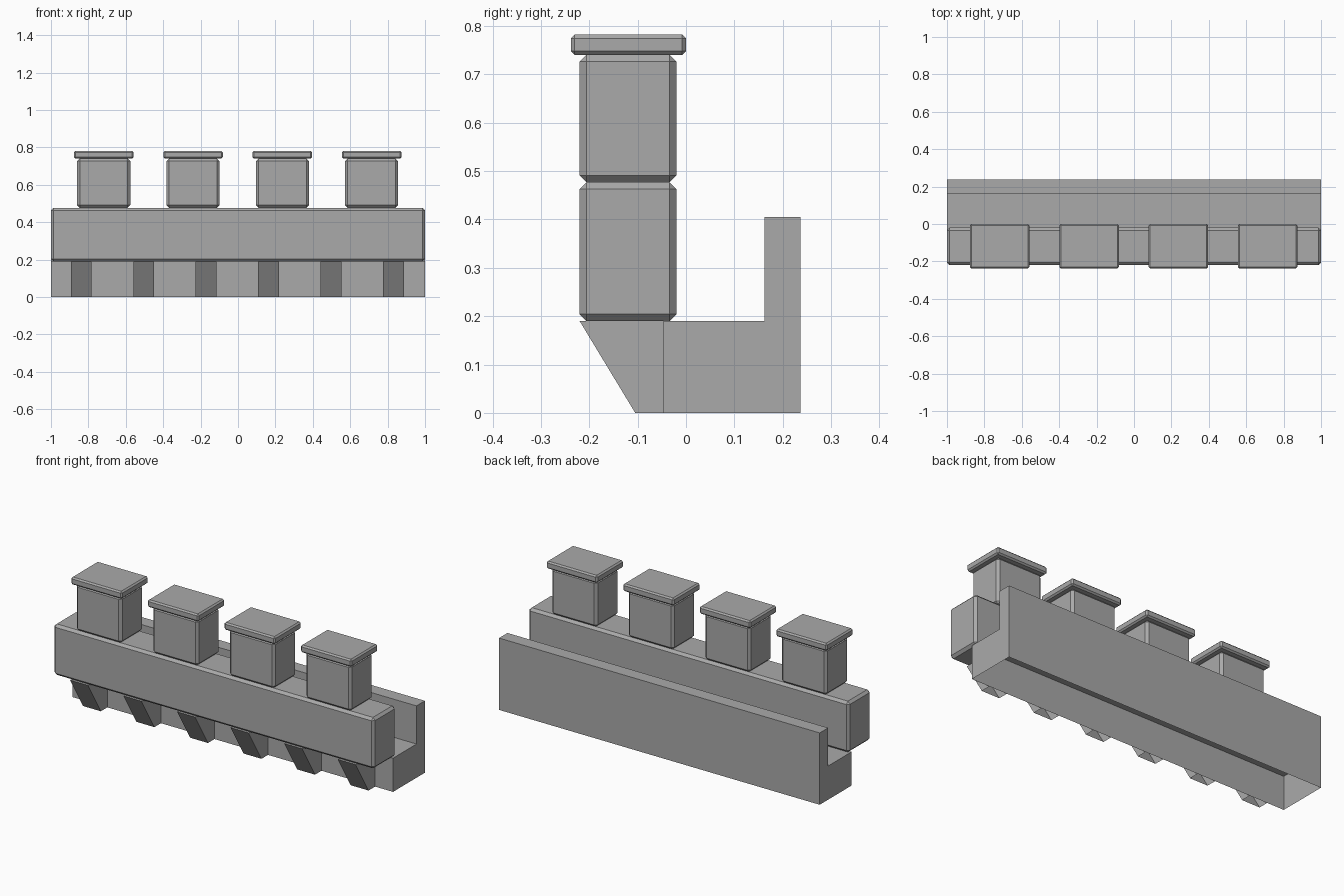
import bpy, bmesh

if "Cube" in bpy.data.objects:
    bpy.data.objects.remove(bpy.data.objects["Cube"])

stone = bpy.data.materials.new("grey_stone")
stone.diffuse_color = (0.4, 0.4, 0.4, 1)
stone.use_nodes = True
stone.node_tree.nodes["Principled BSDF"].inputs["Base Color"].default_value = stone.diffuse_color


def finish(bm, name):
    me = bpy.data.meshes.new(name)
    bm.to_mesh(me)
    bm.free()
    me.materials.append(stone)
    ob = bpy.data.objects.new(name, me)
    bpy.context.collection.objects.link(ob)
    return ob


def block(name, x, y, z, chamfer):
    """Box between (min, max) pairs with chamfered edges."""
    bm = bmesh.new()
    bmesh.ops.create_cube(bm, size=1)
    for v in bm.verts:
        v.co = [(a + b) / 2 + c * (b - a) for (a, b), c in zip((x, y, z), v.co)]
    bmesh.ops.bevel(bm, geom=bm.edges[:], offset=chamfer, segments=1,
                    affect='EDGES', profile=0.5)
    return finish(bm, name)


def open_extrusion(name, profile, x0, x1):
    """Side profile (y, z) extruded along x, with the underside left open."""
    bm = bmesh.new()
    face = bm.faces.new([bm.verts.new((x0, y, z)) for y, z in profile])
    ext = bmesh.ops.extrude_face_region(bm, geom=[face], use_keep_orig=True)
    for v in ext["geom"]:
        if isinstance(v, bmesh.types.BMVert):
            v.co.x = x1
    bmesh.ops.recalc_face_normals(bm, faces=bm.faces[:])
    under = [f for f in bm.faces if all(v.co.z < 1e-5 for v in f.verts)]
    bmesh.ops.delete(bm, geom=under, context='FACES')
    return finish(bm, name)


# Walkway with its low rear wall
open_extrusion("walkway", [(-0.047, 0), (0.237, 0), (0.237, 0.405),
                           (0.162, 0.405), (0.162, 0.19), (-0.047, 0.19)], -1, 1)

# Slanted brackets under the parapet
for i in range(6):
    cx = -0.838 + 0.334 * i
    open_extrusion(f"bracket_{i + 1}", [(-0.22, 0.19), (-0.105, 0), (-0.047, 0),
                                        (-0.047, 0.19)], cx - 0.056, cx + 0.056)

# Front parapet
block("parapet", (-1, 1), (-0.22, -0.02), (0.19, 0.477), 0.014)

# Merlons with cap stones
for i in range(4):
    cx = -0.718 + 0.4775 * i
    block(f"merlon_{i + 1}", (cx - 0.142, cx + 0.142), (-0.22, -0.02), (0.477, 0.74), 0.014)
    block(f"cap_{i + 1}", (cx - 0.159, cx + 0.159), (-0.238, 0), (0.74, 0.782), 0.008)
